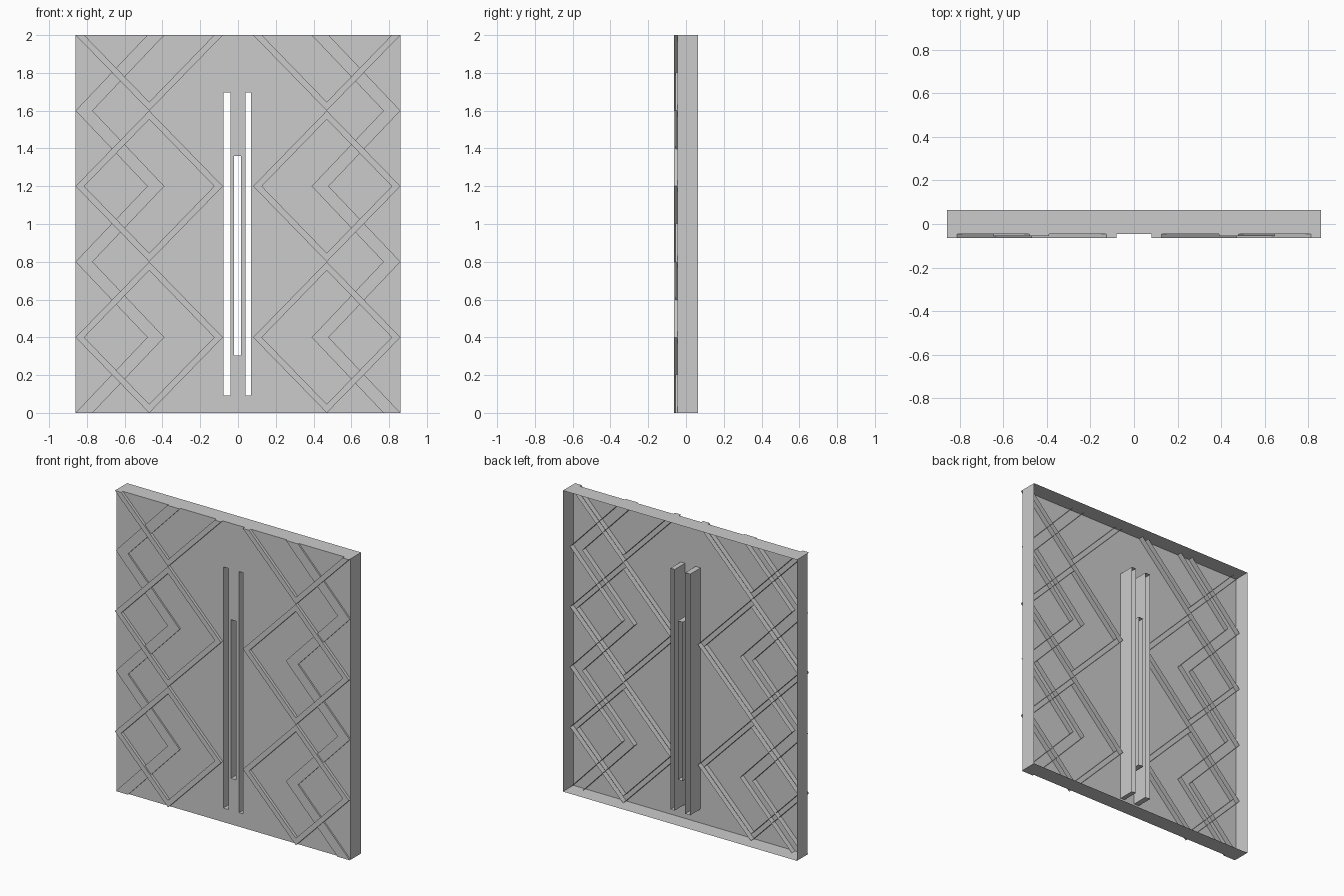
import bpy, bmesh

if "Cube" in bpy.data.objects:
    bpy.data.objects.remove(bpy.data.objects["Cube"])

W, H = 0.86, 2.0
FRONT, BACK = -0.045, 0.064     # main sheet and rear rim
RIB_BACK = -0.01                # rear edge of the open-backed ribs


def make_object(name, bm, mirror=False):
    bmesh.ops.remove_doubles(bm, verts=bm.verts, dist=1e-5)
    mesh = bpy.data.meshes.new(name)
    bm.to_mesh(mesh)
    bm.free()
    ob = bpy.data.objects.new(name, mesh)
    bpy.context.collection.objects.link(ob)
    if mirror:
        ob.modifiers.new("mirror", 'MIRROR').use_mirror_merge = False
    return ob


def quad(bm, *pts):
    bm.faces.new([bm.verts.new(p) for p in pts])


def wall(bm, p, q, y0, y1):
    quad(bm, (p[0], y0, p[1]), (q[0], y0, q[1]), (q[0], y1, q[1]), (p[0], y1, p[1]))


def wall_loop(bm, pts, y0, y1):
    for p, q in zip(pts, pts[1:] + pts[:1]):
        wall(bm, p, q, y0, y1)


def rect(x0, x1, z0, z1):
    return [(x0, z0), (x1, z0), (x1, z1), (x0, z1)]


def rib(name, a, b, y, closed=False):
    """Open-backed rib: front face between outlines a and b, with side walls."""
    bm = bmesh.new()
    if closed:
        a, b = a + a[:1], b + b[:1]
    for p, q, r, s in zip(a, a[1:], b[1:], b):
        quad(bm, *[(v[0], y, v[1]) for v in (p, q, r, s)])
        wall(bm, q, p, y, RIB_BACK)
        wall(bm, s, r, y, RIB_BACK)
    if not closed:
        wall(bm, a[0], b[0], y, RIB_BACK)
        wall(bm, b[-1], a[-1], y, RIB_BACK)
    make_object(name, bm, mirror=True)


slots = {
    "left_handle_slot": (-0.076, -0.039, 0.093, 1.695),
    "right_handle_slot": (0.039, 0.07, 0.093, 1.695),
    "middle_slot": (-0.02, 0.015, 0.305, 1.36),
}

# front sheet with the three slots left open
bm = bmesh.new()
xs = sorted({-W, W} | {v for s in slots.values() for v in s[:2]})
zs = sorted({0, H} | {v for s in slots.values() for v in s[2:]})
for x0, x1 in zip(xs, xs[1:]):
    for z0, z1 in zip(zs, zs[1:]):
        cx, cz = (x0 + x1) / 2, (z0 + z1) / 2
        if not any(s[0] < cx < s[1] and s[2] < cz < s[3] for s in slots.values()):
            quad(bm, *[(x, FRONT, z) for x, z in rect(x0, x1, z0, z1)])
# rim walls, open at the back
wall_loop(bm, rect(-W, W, 0, H), FRONT, BACK)
make_object("door_panel", bm)

# slot sleeves running to the back
for name, s in slots.items():
    bm = bmesh.new()
    wall_loop(bm, rect(*s), FRONT, BACK)
    make_object(name, bm)

# large diamond frames
CX, RX, RZ, T = 0.47, 0.39, 0.40, 0.046


def diamond(cz, t):
    return [(CX - RX + t, cz), (CX, cz - RZ + t), (CX + RX - t, cz), (CX, cz + RZ - t)]


for i, cz in enumerate((0.4, 1.2)):
    rib(f"diamond_frame_{i}", diamond(cz, 0), diamond(cz, T), -0.064, closed=True)
# half diamond cut by the top edge
rib("half_diamond_frame", diamond(H, 0)[:3], diamond(H, T)[:3], -0.064)

# zigzag band passing under the diamonds
outer = [(W if i % 2 == 0 else 0.48, 0.4 * i) for i in range(6)]
inner = [(x - 0.09, z) for x, z in outer]
rib("zigzag_band", outer, inner, -0.055)
